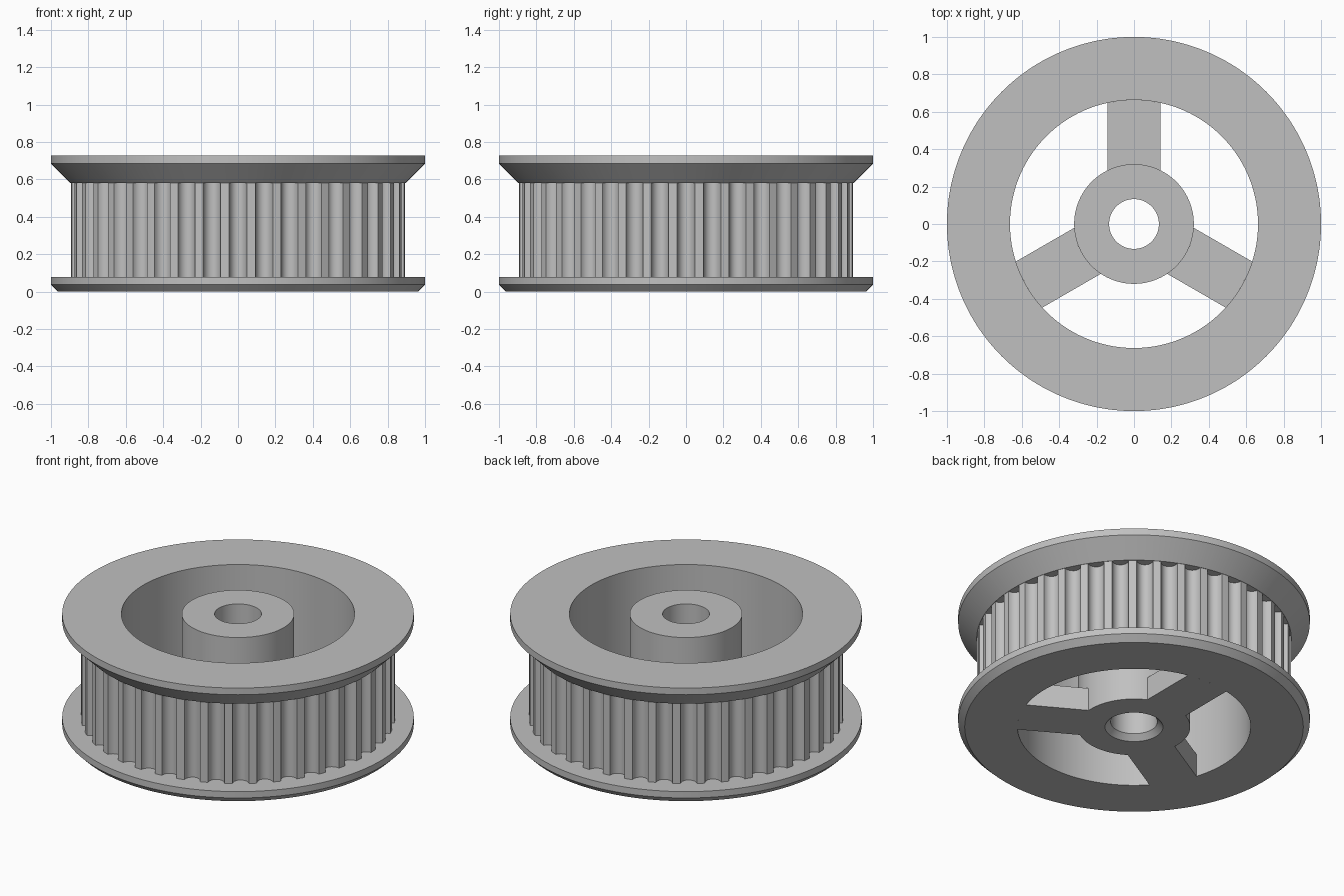
import bpy, bmesh
from math import sin, cos, pi, sqrt, radians

if "Cube" in bpy.data.objects:
    bpy.data.objects.remove(bpy.data.objects["Cube"], do_unlink=True)

TEETH = 40
PITCH = 2 * pi / TEETH
TOOTH_R, GROOVE_HALF, GROOVE_DEPTH = 0.893, 0.047, 0.05
WINDOW_R, HUB_R, BORE_R = 0.663, 0.32, 0.133
TOP, SPOKE_TOP, SPOKE_HALF = 0.727, 0.145, 0.142

metal = bpy.data.materials.new("grey metal")
metal.use_nodes = True
GREY = (0.53, 0.53, 0.53, 1)
metal.diffuse_color = GREY
metal.node_tree.nodes["Principled BSDF"].inputs["Base Color"].default_value = GREY


def finish(name, bm):
    """Turn a bmesh into a shaded object."""
    bmesh.ops.recalc_face_normals(bm, faces=bm.faces)
    mesh = bpy.data.meshes.new(name)
    bm.to_mesh(mesh)
    bm.free()
    mesh.materials.append(metal)
    obj = bpy.data.objects.new(name, mesh)
    bpy.context.collection.objects.link(obj)
    bpy.ops.object.select_all(action="DESELECT")
    obj.select_set(True)
    bpy.context.view_layer.objects.active = obj
    bpy.ops.object.shade_smooth_by_angle(angle=radians(30))
    return obj


def revolve(name, profile, stations):
    """Sweep a closed (radius, z) profile round z; radius None follows the teeth."""
    bm = bmesh.new()
    rings = []
    for plain_angle, tooth_angle, tooth_r in stations:
        ring = []
        for r, z in profile:
            a = tooth_angle if r is None else plain_angle
            r = tooth_r if r is None else r
            ring.append(bm.verts.new((r * cos(a), r * sin(a), z)))
        rings.append(ring)
    n = len(profile)
    for i, ring in enumerate(rings):
        after = rings[(i + 1) % len(rings)]
        for j in range(n):
            k = (j + 1) % n
            bm.faces.new((ring[j], after[j], after[k], ring[k]))
    return finish(name, bm)


# Toothed rim: rounded grooves between narrow lands, one groove facing each axis
ARC = 10
half_angle = GROOVE_HALF / TOOTH_R
stations = []
for tooth in range(TEETH):
    for s in range(ARC + 1):
        t = pi * s / ARC
        a = tooth * PITCH - half_angle * cos(t)
        stations.append((a, a, TOOTH_R - GROOVE_DEPTH * sin(t)))
    land = (tooth + 0.5) * PITCH
    stations.append((land, land, TOOTH_R))

rim_profile = [
    (WINDOW_R, 0), (0.963, 0), (1, 0.037), (1, 0.077),      # lower flange
    (None, 0.077), (None, 0.58),                            # teeth
    (TOOTH_R + 0.002, 0.58), (1, 0.685), (1, TOP),          # upper flange
    (WINDOW_R, TOP),
]
revolve("toothed_rim", rim_profile, stations)

# Central hub with a bore chamfered at the bottom
round_stations = [(2 * pi * i / 96, 0, 0) for i in range(96)]
hub_profile = [(0.165, 0), (HUB_R, 0), (HUB_R, TOP), (BORE_R, TOP), (BORE_R, 0.033)]
revolve("hub", hub_profile, round_stations)

# Three low spokes whose ends follow the hub and the rim
STEPS = 12
xs = [SPOKE_HALF * (2 * i / STEPS - 1) for i in range(STEPS + 1)]
outline = [(x, sqrt(HUB_R ** 2 - x * x)) for x in xs]
outline += [(x, sqrt(WINDOW_R ** 2 - x * x)) for x in reversed(xs)]
for number in range(3):
    bm = bmesh.new()
    base = bm.faces.new([bm.verts.new((x, y, 0)) for x, y in outline])
    top = bmesh.ops.extrude_face_region(bm, geom=[base], use_keep_orig=True)
    for v in top["geom"]:
        if isinstance(v, bmesh.types.BMVert):
            v.co.z = SPOKE_TOP
    spoke = finish(f"spoke_{number + 1}", bm)
    spoke.rotation_euler.z = number * 2 * pi / 3
